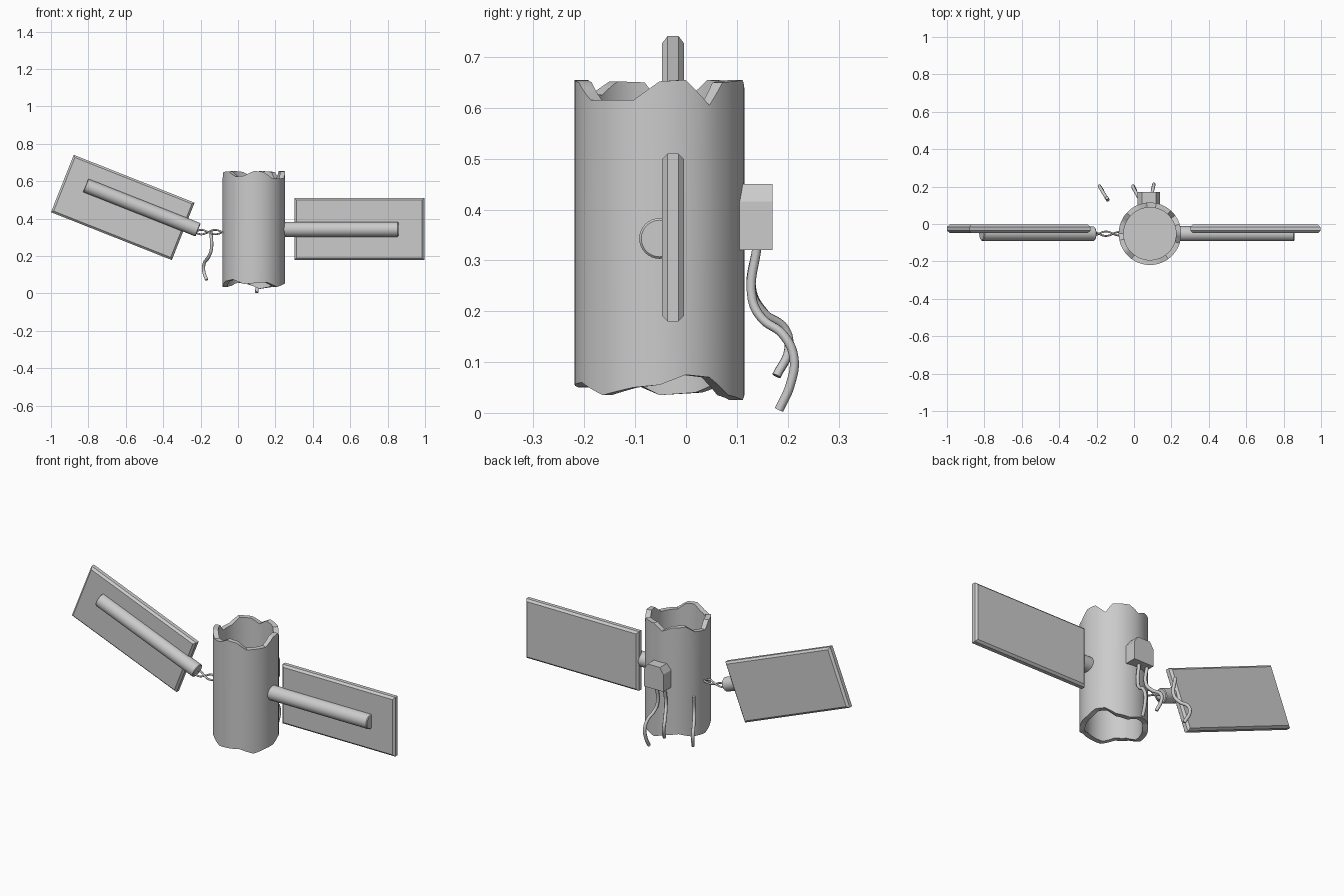
import bpy, bmesh
from math import sin, cos, pi, radians, degrees
from mathutils import Vector, Matrix

if "Cube" in bpy.data.objects:
    bpy.data.objects.remove(bpy.data.objects["Cube"])

CX, CY, R, RI = 0.085, -0.052, 0.167, 0.14


def finish(name, bm, smooth=None):
    bmesh.ops.recalc_face_normals(bm, faces=bm.faces[:])
    me = bpy.data.meshes.new(name)
    bm.to_mesh(me)
    bm.free()
    ob = bpy.data.objects.new(name, me)
    bpy.context.collection.objects.link(ob)
    if smooth:
        bpy.ops.object.select_all(action='DESELECT')
        ob.select_set(True)
        bpy.context.view_layer.objects.active = ob
        bpy.ops.object.shade_smooth_by_angle(angle=radians(smooth))
    return ob


def lerp_table(table, a):
    """Edge height at angle a (degrees) from a looped list of (angle, z)."""
    pts = table + [(table[0][0] + 360, table[0][1])]
    for (a0, z0), (a1, z1) in zip(pts, pts[1:]):
        if a0 <= a <= a1:
            return z0 + (z1 - z0) * (a - a0) / (a1 - a0)


# torn tube: outer and inner walls joined along jagged rims
top = [(0, .652), (18, .655), (36, .605), (48, .65), (78, .655), (96, .625),
       (114, .65), (138, .655), (156, .62), (180, .61), (192, .65), (216, .652),
       (234, .625), (252, .63), (270, .655), (288, .65), (306, .615), (342, .615)]
bottom = [(0, .055), (18, .075), (36, .07), (54, .035), (78, .025), (102, .05),
          (126, .06), (150, .04), (180, .035), (204, .065), (228, .075),
          (252, .05), (270, .055), (294, .06), (318, .035), (342, .05)]
N = 60
bm = bmesh.new()
rings = []
for i in range(N):
    deg = i * 360 / N
    a = radians(deg)
    zt, zb = lerp_table(top, deg), lerp_table(bottom, deg)
    rings.append([bm.verts.new((CX + r * cos(a), CY + r * sin(a), z))
                  for r, z in ((R, zb), (R, zt), (RI, zt), (RI, zb))])
for i in range(N):
    p, q = rings[i], rings[(i + 1) % N]
    for k in range(4):
        m = (k + 1) % 4
        bm.faces.new((p[k], q[k], q[m], p[m]))
finish("broken_hull", bm, 35)

# inner bulkhead closing the tube
bm = bmesh.new()
bmesh.ops.create_cone(bm, cap_ends=True, cap_tris=True, segments=N, radius1=RI + .005,
                      radius2=RI + .005, depth=.02,
                      matrix=Matrix.Translation((CX, CY, .345)))
finish("inner_bulkhead", bm, 35)


def panel(name, cx, cz, tilt):
    """Slab whose front and back rims are chamfered."""
    bm = bmesh.new()
    loops = []
    for y, inset in ((-.047, .011), (-.036, 0), (-.015, 0), (-.004, .011)):
        w, h = .3475 - inset, .165 - inset
        loops.append([bm.verts.new((x, y, z)) for x, z in
                      ((-w, -h), (w, -h), (w, h), (-w, h))])
    for p, q in zip(loops, loops[1:]):
        for k in range(4):
            m = (k + 1) % 4
            bm.faces.new((p[k], p[m], q[m], q[k]))
    bm.faces.new(loops[0])
    bm.faces.new(loops[-1])
    bm.transform(Matrix.Translation((cx, 0, cz)) @ Matrix.Rotation(tilt, 4, 'Y'))
    finish(name, bm)


def rod(name, a, b, r):
    a, b = Vector(a), Vector(b)
    d = b - a
    bm = bmesh.new()
    bmesh.ops.create_cone(bm, cap_ends=True, segments=32, radius1=r, radius2=r, depth=d.length)
    caps = [e for e in bm.edges if any(len(f.verts) > 4 for f in e.link_faces)]
    bmesh.ops.bevel(bm, geom=caps, offset=.004, segments=1, affect='EDGES')
    bm.transform(Matrix.Translation((a + b) / 2) @ d.to_track_quat('Z', 'Y').to_matrix().to_4x4())
    finish(name, bm, 35)


# solar panels and their arms
panel("right_panel", .6485, .345, 0)
panel("left_panel", -.616, .460, radians(21.6))
rod("right_arm", (.235, CY, .343), (.857, CY, .343), .04)
rod("left_arm", (-.815, CY, .578), (-.213, CY, .340), .038)

# junction box on the back, upper corners cut
bm = bmesh.new()
prof = [(.02, .32), (.14, .32), (.14, .416), (.118, .45), (.042, .45), (.02, .416)]
front = [bm.verts.new((x, .095, z)) for x, z in prof]
back = [bm.verts.new((x, .17, z)) for x, z in prof]
bm.faces.new(front)
bm.faces.new(back)
for k in range(6):
    m = (k + 1) % 6
    bm.faces.new((front[k], front[m], back[m], back[k]))
finish("junction_box", bm)


def wire(name, pts, r):
    cu = bpy.data.curves.new(name, 'CURVE')
    cu.dimensions = '3D'
    cu.bevel_depth = r
    cu.bevel_resolution = 2
    cu.resolution_u = 6
    cu.use_fill_caps = True
    sp = cu.splines.new('BEZIER')
    sp.bezier_points.add(len(pts) - 1)
    for bp, p in zip(sp.bezier_points, pts):
        bp.co = p
        bp.handle_left_type = bp.handle_right_type = 'AUTO'
    bpy.context.collection.objects.link(bpy.data.objects.new(name, cu))


# loose cables hanging at the back
wire("long_cable", [(.085, .14, .33), (.085, .13, .225), (.092, .15, .185), (.102, .19, .155),
                    (.106, .212, .11), (.104, .205, .055), (.1, .183, .006)], .009)
sway = [(.035, .14, .33), (.033, .13, .235), (.018, .155, .195), (-.004, .195, .165),
        (-.004, .202, .125), (.008, .178, .073)]
wire("short_cable", sway, .009)
wire("stray_cable", [(-.145, .14, .33), (-.142, .13, .24), (-.157, .155, .195),
                     (-.181, .195, .16), (-.184, .202, .125), (-.168, .178, .073)], .009)

# two twisted wires between the left arm and the hull
for n, s in (("upper_link_wire", 1), ("lower_link_wire", -1)):
    wire(n, [(-.225 + .03 * i, CY + s * .012 * cos(i * pi / 2.5),
              .328 + s * .012 * sin(i * pi / 2.5 + .4)) for i in range(6)], .005)
